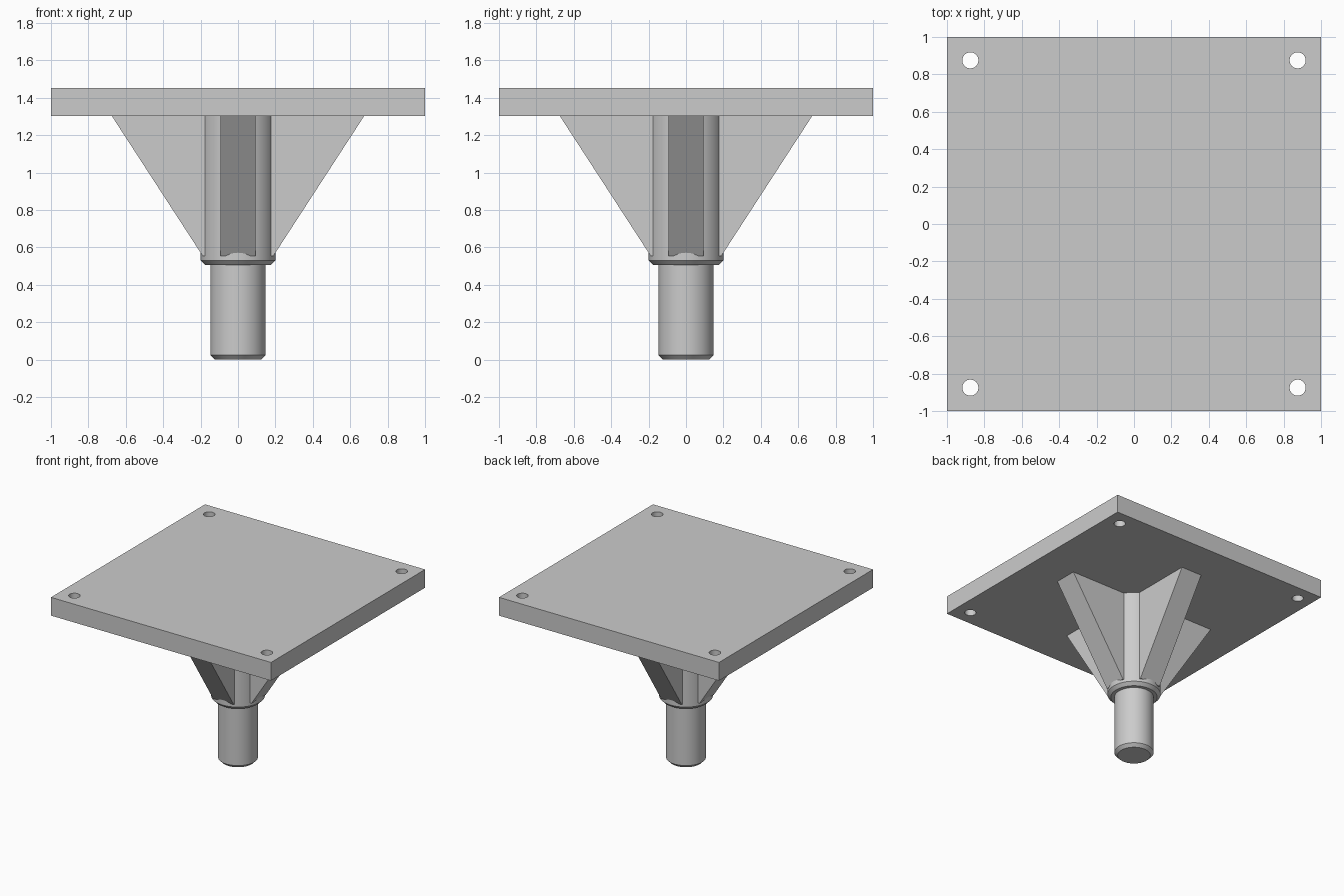
import bpy, bmesh
from math import pi, radians
from mathutils import Matrix

cube = bpy.data.objects.get("Cube")
if cube:
    bpy.data.objects.remove(cube, do_unlink=True)

PLATE_BOTTOM, PLATE_TOP = 1.303, 1.453
HUB_BOTTOM, CHAMFER = 0.505, 0.025

grey = bpy.data.materials.new("light grey metal")
grey.use_nodes = True
grey.diffuse_color = (0.6, 0.6, 0.6, 1)
grey.node_tree.nodes["Principled BSDF"].inputs["Base Color"].default_value = (0.6, 0.6, 0.6, 1)


def finish(name, bm, smooth=False):
    bmesh.ops.recalc_face_normals(bm, faces=bm.faces)
    mesh = bpy.data.meshes.new(name)
    bm.to_mesh(mesh)
    bm.free()
    mesh.materials.append(grey)
    obj = bpy.data.objects.new(name, mesh)
    bpy.context.collection.objects.link(obj)
    bpy.ops.object.select_all(action="DESELECT")
    obj.select_set(True)
    bpy.context.view_layer.objects.active = obj
    if smooth:
        bpy.ops.object.shade_smooth_by_angle(angle=radians(30))
    return obj


def chamfered_rod(name, radius, bottom, top):
    """Round bar with a chamfered lower rim."""
    bm = bmesh.new()
    rings = [(radius - CHAMFER, bottom), (radius, bottom + CHAMFER), (radius, top)]
    loops = []
    for r, z in rings:
        ring = bmesh.ops.create_circle(bm, segments=64, radius=r,
                                       matrix=Matrix.Translation((0, 0, z)))
        loops.append(ring["verts"])
    for low, high in zip(loops, loops[1:]):
        for i in range(len(low)):
            j = (i + 1) % len(low)
            bm.faces.new((low[i], low[j], high[j], high[i]))
    bm.faces.new(loops[0])
    bm.faces.new(loops[-1])
    return finish(name, bm, smooth=True)


# Shaft and hub
chamfered_rod("shaft", 0.148, 0, HUB_BOTTOM + 0.05)
chamfered_rod("hub", 0.2, HUB_BOTTOM, PLATE_BOTTOM)

# Four sloped ribs around the hub
rib_profile = [(0.1, 0.553), (0.188, 0.553), (0.675, PLATE_BOTTOM), (0.1, PLATE_BOTTOM)]
half_width = 0.094
for k, side in enumerate(("left", "back", "right", "front")):
    bm = bmesh.new()
    face = bm.faces.new([bm.verts.new((x, -half_width, z)) for x, z in rib_profile])
    extruded = bmesh.ops.extrude_face_region(bm, geom=[face], use_keep_orig=True)
    moved = [g for g in extruded["geom"] if isinstance(g, bmesh.types.BMVert)]
    bmesh.ops.translate(bm, verts=moved, vec=(0, 2 * half_width, 0))
    bm.transform(Matrix.Rotation(k * pi / 2, 4, "Z"))
    finish(side + "_rib", bm)

# Square plate
bm = bmesh.new()
bmesh.ops.create_cube(bm, size=1, matrix=Matrix.Translation((0, 0, (PLATE_BOTTOM + PLATE_TOP) / 2))
                      @ Matrix.Diagonal((2, 2, PLATE_TOP - PLATE_BOTTOM, 1)))
plate = finish("top_plate", bm)

# Corner bolt holes
bm = bmesh.new()
for x in (-0.875, 0.875):
    for y in (-0.875, 0.875):
        bmesh.ops.create_cone(bm, cap_ends=True, segments=32, radius1=0.043, radius2=0.043,
                              depth=0.5, matrix=Matrix.Translation((x, y, 1.38)))
cutter = finish("bolt_hole_cutter", bm)
cut = plate.modifiers.new("bolt holes", "BOOLEAN")
cut.operation = "DIFFERENCE"
cut.solver = "EXACT"
cut.object = cutter
bpy.context.view_layer.objects.active = plate
bpy.ops.object.modifier_apply(modifier=cut.name)
bpy.data.objects.remove(cutter, do_unlink=True)
bpy.ops.object.select_all(action="DESELECT")
plate.select_set(True)
bpy.ops.object.shade_smooth_by_angle(angle=radians(30))
